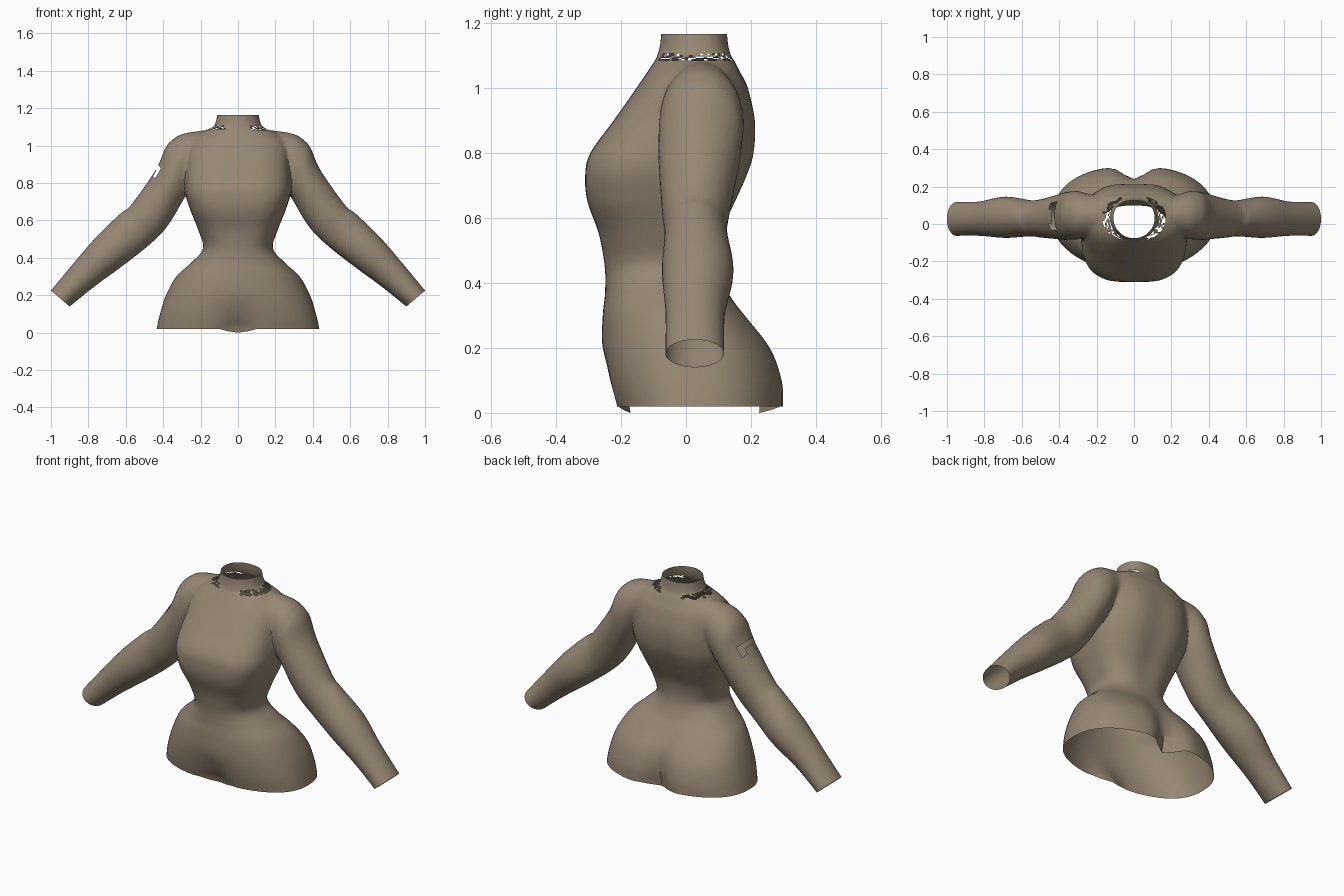
import bpy, bmesh, math, random
from mathutils import Vector

if "Cube" in bpy.data.objects:
    bpy.data.objects.remove(bpy.data.objects["Cube"])

random.seed(4)
SEG = 72

skin = bpy.data.materials.new("warm taupe")
skin.diffuse_color = (0.305, 0.242, 0.171, 1)
skin.use_nodes = True
skin.node_tree.nodes["Principled BSDF"].inputs["Base Color"].default_value = skin.diffuse_color


def resample(rows, steps):
    """Catmull-Rom smoothing through the rows of station values."""
    out = []
    for i in range(len(rows) - 1):
        a, b, c, d = (rows[max(0, min(len(rows) - 1, i + k))] for k in (-1, 0, 1, 2))
        for s in range(steps):
            t = s / steps
            out.append([0.5 * (2 * q + (r - p) * t + (2 * p - 5 * q + 4 * r - w) * t * t
                               + (3 * q - p - 3 * r + w) * t ** 3)
                        for p, q, r, w in zip(a, b, c, d)])
    return out + [list(rows[-1])]


def loft(name, rings):
    """Closed tube through rings of points, capped at both ends."""
    bm = bmesh.new()
    loops = [[bm.verts.new(p) for p in ring] for ring in rings]
    n = len(rings[0])
    for a, b in zip(loops, loops[1:]):
        for i in range(n):
            bm.faces.new((a[i], a[(i + 1) % n], b[(i + 1) % n], b[i]))
    bm.faces.new(loops[0])
    bm.faces.new(loops[-1])
    bmesh.ops.recalc_face_normals(bm, faces=bm.faces)
    mesh = bpy.data.meshes.new(name)
    bm.to_mesh(mesh)
    bm.free()
    mesh.materials.append(skin)
    obj = bpy.data.objects.new(name, mesh)
    bpy.context.collection.objects.link(obj)
    return obj


def spow(v, e):
    return math.copysign(abs(v) ** e, v)


# Torso: z, half width, front y, widest y, back y, front squareness, front cleft, back cleft
TORSO = [
    (0.02, 0.435, -0.220, 0.03, 0.310, 2.4, 0.050, 0.085),
    (0.10, 0.417, -0.240, 0.03, 0.305, 2.4, 0.020, 0.065),
    (0.20, 0.385, -0.256, 0.03, 0.267, 2.3, 0.000, 0.035),
    (0.30, 0.330, -0.256, 0.00, 0.187, 2.2, 0.000, 0.012),
    (0.37, 0.255, -0.249, -0.03, 0.130, 2.2, 0, 0),
    (0.45, 0.187, -0.250, -0.05, 0.105, 2.4, 0, 0.005),
    (0.55, 0.213, -0.268, -0.04, 0.115, 2.7, 0, 0.010),
    (0.65, 0.253, -0.303, -0.03, 0.160, 3.1, 0, 0.012),
    (0.73, 0.280, -0.310, -0.01, 0.195, 3.3, 0, 0.012),
    (0.80, 0.286, -0.294, 0.01, 0.215, 3.2, 0, 0.010),
    (0.90, 0.278, -0.222, 0.03, 0.218, 3.0, 0, 0.008),
    (1.00, 0.275, -0.152, 0.05, 0.190, 2.6, 0, 0),
    (1.05, 0.240, -0.118, 0.05, 0.165, 2.3, 0, 0),
    (1.08, 0.180, -0.098, 0.03, 0.150, 2.1, 0, 0),
    (1.10, 0.134, -0.088, 0.03, 0.138, 2.0, 0, 0),
    (1.13, 0.118, -0.080, 0.03, 0.130, 2.0, 0, 0),
    (1.165, 0.110, -0.076, 0.03, 0.126, 2.0, 0, 0),
]


def torso_ring(row):
    z, hw, yf, yc, yb, nf, cf, cb = row
    ring = []
    for i in range(SEG):
        t = math.tau * i / SEG
        c, s = math.cos(t), math.sin(t)
        n = nf if s < 0 else 2.35
        x = hw * spow(c, 2 / n)
        y = yc + (yb - yc if s > 0 else yc - yf) * spow(s, 2 / n)
        groove = math.exp(-(x / 0.075) ** 2)
        y += cf * groove if s < 0 else -cb * groove
        ring.append((x, y, z))
    return ring


torso = loft("torso", [torso_ring(r) for r in resample(TORSO, 5)])

# Arm: upper x, upper z, lower x, lower z, front y, back y
ARM = [
    (0.15, 1.083, 0.13, 0.88, -0.03, 0.13),
    (0.30, 1.065, 0.21, 0.84, -0.07, 0.165),
    (0.38, 1.000, 0.25, 0.78, -0.085, 0.180),
    (0.44, 0.870, 0.29, 0.71, -0.085, 0.168),
    (0.57, 0.685, 0.385, 0.56, -0.074, 0.135),
    (0.63, 0.635, 0.48, 0.465, -0.066, 0.127),
    (0.755, 0.515, 0.62, 0.355, -0.074, 0.146),
    (0.88, 0.370, 0.77, 0.245, -0.063, 0.120),
    (1.00, 0.225, 0.90, 0.140, -0.063, 0.117),
]


def arm_ring(row, side):
    ux, uz, lx, lz, yf, yb = row
    ring = []
    for i in range(40):
        t = math.tau * i / 40
        c, s = math.cos(t), math.sin(t)
        ring.append((side * ((ux + lx) / 2 + c * (ux - lx) / 2),
                     (yf + yb) / 2 + s * (yb - yf) / 2,
                     (uz + lz) / 2 + c * (uz - lz) / 2))
    return ring


# Join both arms to the torso as one skin
for side, label in ((1, "left_arm"), (-1, "right_arm")):
    arm = loft(label, [arm_ring(r, side) for r in resample(ARM, 6)])
    mod = torso.modifiers.new("join", "BOOLEAN")
    mod.operation, mod.solver, mod.object = "UNION", "EXACT", arm
    bpy.context.view_layer.objects.active = torso
    bpy.ops.object.modifier_apply(modifier=mod.name)
    bpy.data.objects.remove(arm)

bm = bmesh.new()
bm.from_mesh(torso.data)

# Open the ends: hips, neck and wrists
wrist = Vector((0.95, 0.027, 0.1825))


def is_cap(f):
    c = f.calc_center_median()
    zs = [v.co.z for v in f.verts]
    if max(zs) < 0.021 or min(zs) > 1.164:
        return True
    return (Vector((abs(c.x), c.y, c.z)) - wrist).length < 0.03


bmesh.ops.delete(bm, geom=[f for f in bm.faces if is_cap(f)], context="FACES")

# Soften the shoulder seams
seam = [v for v in bm.verts if 0.16 < abs(v.co.x) < 0.36 and 0.66 < v.co.z < 1.08]
for _ in range(6):
    bmesh.ops.smooth_vert(bm, verts=seam, factor=0.5, use_axis_x=True, use_axis_y=True, use_axis_z=True)

# Short flaps at the crotch, front and back
for v in bm.verts:
    if v.co.z < 0.021 and abs(v.co.x) < 0.085:
        v.co.z = 0.0 if abs(v.co.x) < 0.04 else 0.008


# Ragged tears round the neck base and a slit in one upper arm
def is_torn(f):
    c = f.calc_center_median()
    if 1.083 < c.z < 1.104 and abs(c.x) > 0.07 and f.calc_area() < 0.002:
        return random.random() < 0.5
    return -0.445 < c.x < -0.415 and -0.03 < c.y < 0.11 and 0.84 < c.z < 0.9


bmesh.ops.delete(bm, geom=[f for f in bm.faces if is_torn(f)], context="FACES")
bm.to_mesh(torso.data)
bm.free()

# Smooth shading
bpy.ops.object.select_all(action="DESELECT")
torso.select_set(True)
bpy.context.view_layer.objects.active = torso
bpy.ops.object.shade_smooth_by_angle(angle=math.radians(50))
